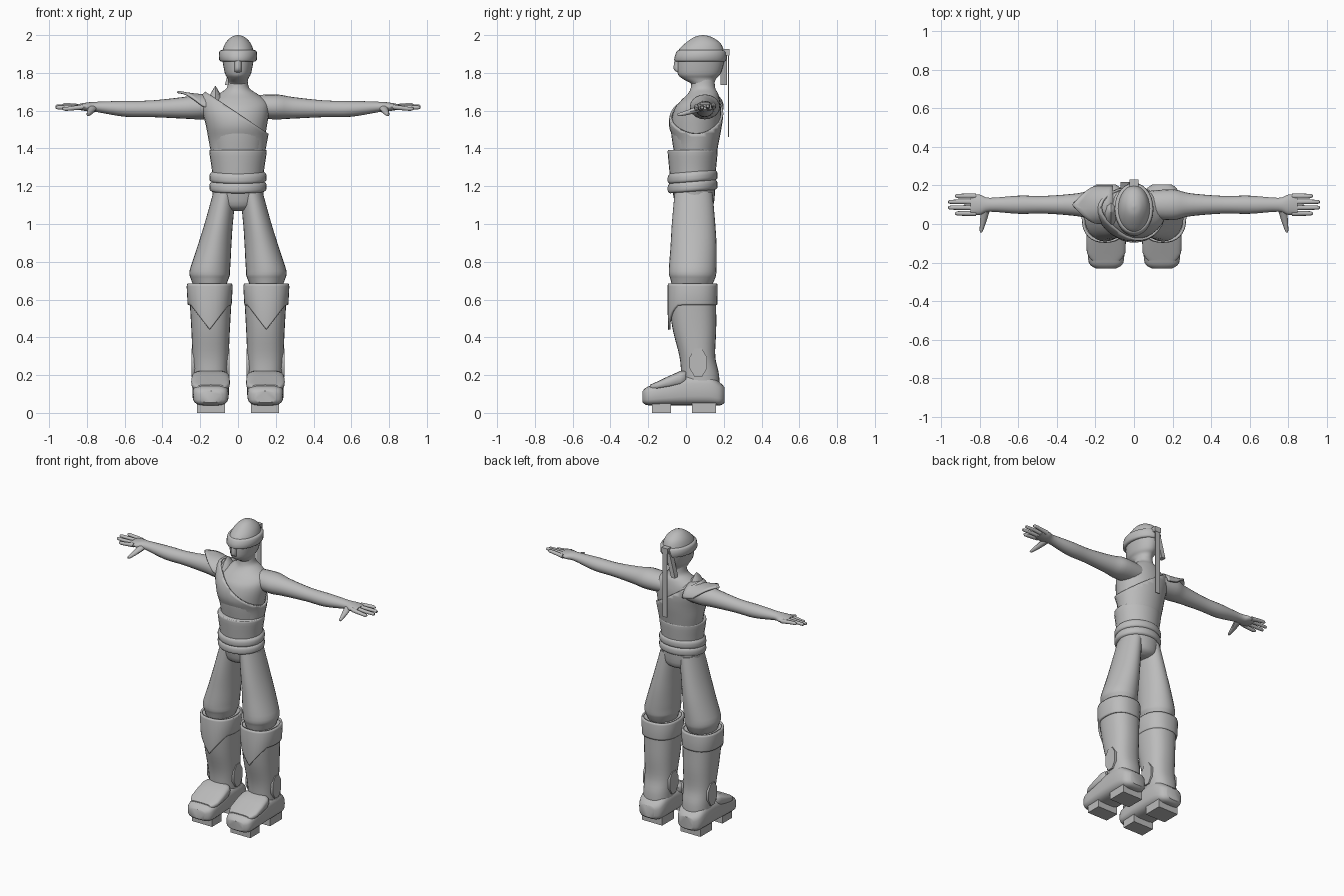
import bpy, bmesh, math
from mathutils import Vector

default_cube = bpy.data.objects.get("Cube")
if default_cube:
    bpy.data.objects.remove(default_cube, do_unlink=True)

# Single clay material
clay = bpy.data.materials.new("plain_grey")
clay.use_nodes = True
grey = (.5, .5, .5, 1)
clay.diffuse_color = grey
clay.node_tree.nodes["Principled BSDF"].inputs["Base Color"].default_value = grey

# Shared centre lines and cloth thickness
leg_x = .15
arm_y = .1
cloth = .012


def finish(name, bm, mirror=False, thickness=0):
    """Turn a bmesh into a shaded object with optional mirror and thickness."""
    bmesh.ops.recalc_face_normals(bm, faces=bm.faces)
    mesh = bpy.data.meshes.new(name)
    bm.to_mesh(mesh)
    bm.free()
    mesh.shade_smooth()
    mesh.set_sharp_from_angle(angle=math.radians(40))
    mesh.materials.append(clay)
    obj = bpy.data.objects.new(name, mesh)
    bpy.context.collection.objects.link(obj)
    if thickness:
        obj.modifiers.new("thickness", "SOLIDIFY").thickness = thickness
    if mirror:
        obj.modifiers.new("mirror", "MIRROR").use_mirror_merge = False


def spline(before, start, end, after, t):
    """Smooth value between start and end."""
    slope_in, slope_out = (end - before) / 2, (after - start) / 2
    ease = t * t * (3 - 2 * t)
    return (start + (end - start) * ease
            + slope_in * t * (1 - t) ** 2 - slope_out * t * t * (1 - t))


def smooth_sections(sections, steps):
    """Fill in extra sections between the given ones."""
    last = len(sections) - 1
    for i in range(last):
        near = [sections[min(max(i + k, 0), last)] for k in (-1, 0, 1, 2)]
        for step in range(steps):
            yield [spline(*values, step / steps) for values in zip(*near)]
    yield sections[-1]


def loft_mesh(sections, axis="Z", centre=0, sides=28, steps=4, power=1, caps=True, turn=0):
    """Each section is (position on axis, offset, first radius, second radius)."""
    bm = bmesh.new()
    loops = []
    for position, offset, wide, deep in smooth_sections(sections, steps):
        loop = []
        for k in range(sides):
            angle = math.tau * k / sides + turn
            c, s = math.cos(angle), math.sin(angle)
            a = centre + wide * math.copysign(abs(c) ** power, c)
            b = offset + deep * math.copysign(abs(s) ** power, s)
            places = {"X": (position, a, b), "Y": (a, position, b), "Z": (a, b, position)}
            loop.append(bm.verts.new(places[axis]))
        loops.append(loop)
    for low, high in zip(loops, loops[1:]):
        for k in range(sides):
            bm.faces.new((low[k - 1], low[k], high[k], high[k - 1]))
    if caps:
        bm.faces.new(loops[0])
        bm.faces.new(loops[-1])
    return bm


def loft(name, sections, mirror=False, **options):
    finish(name, loft_mesh(sections, **options), mirror)


def boot_part(name, sections, **options):
    loft(name, sections, mirror=True, centre=leg_x - .005, **options)


def box(name, centre, size, mirror=False, lean=0):
    """Box whose lower end can lean sideways."""
    bm = bmesh.new()
    bmesh.ops.create_cube(bm, size=1)
    for v in bm.verts:
        v.co = Vector(centre) + Vector(size) * v.co
        if v.co.z < centre[2]:
            v.co.x += lean
    finish(name, bm, mirror)


# Head, nose and headband
loft("head", [(1.7, .09, .05, .06), (1.74, .09, .05, .06), (1.77, .07, .055, .09),
              (1.8, .07, .07, .115), (1.88, .08, .084, .126), (1.92, .08, .082, .12),
              (1.96, .09, .065, .09), (1.99, .09, .035, .045), (2, .09, .005, .005)])
loft("nose", [(1.8, -.03, .02, .01), (1.82, -.04, .02, .025), (1.87, -.04, .02, .02)], sides=12)
loft("headband", [(1.86, .075, .09, .13), (1.87, .075, .1, .138),
                  (1.91, .08, .1, .132), (1.92, .08, .09, .12)], steps=2)
box("headband_knot", (0, .21, 1.91), (.045, .04, .035))
box("long_tail", (0, .225, 1.69), (.036, .006, .46))
box("short_tail", (-.01, .2, 1.82), (.03, .035, .17), lean=-.045)

# Torso, skin under the vest
loft("torso", [(1.36, .04, .13, .1), (1.5, .05, .15, .13), (1.6, .06, .165, .125),
               (1.65, .075, .155, .105), (1.69, .09, .1, .08), (1.72, .09, .06, .065),
               (1.77, .09, .05, .06)])

# One-shoulder vest, sliced along a diagonal neckline
vest = loft_mesh([(1.36, .05, .14, .11), (1.44, .055, .155, .12), (1.52, .05, .17, .14),
                  (1.6, .06, .19, .138), (1.67, .08, .2, .105), (1.72, .09, .15, .07)])
bmesh.ops.bisect_plane(vest, geom=vest.verts[:] + vest.edges[:] + vest.faces[:],
                       plane_co=(.15, 0, 1.485), plane_no=(2, 0, 3), clear_outer=True)
finish("vest", vest, thickness=cloth)

# Pointed shoulder flap on the right side
flap = bmesh.new()
rows, half = 6, 8
grid = []
for i in range(rows + 1):
    out = i / rows
    row = []
    for j in range(-half, half + 1):
        side = j / half
        bend = side * math.radians(85)
        reach = .11 + out * (.21 - .13 * abs(side))
        row.append(flap.verts.new((-reach, arm_y + .1 * math.sin(bend),
                                   1.6 + .085 * math.cos(bend) + .02 * out * out)))
    grid.append(row)
for near, far in zip(grid, grid[1:]):
    for j in range(half * 2):
        flap.faces.new((near[j], near[j + 1], far[j + 1], far[j]))
finish("shoulder_flap", flap, thickness=cloth)
loft("collar_point", [(1.65, .06, .045, .07), (1.7, .06, .02, .04), (1.73, .06, .002, .004)],
     centre=-.12, sides=8, steps=1)

# Arms with palms
loft("arm", [(.06, 1.62, .07, .06), (.2, 1.62, .08, .066), (.29, 1.615, .06, .057),
             (.46, 1.61, .046, .044), (.6, 1.61, .047, .042), (.75, 1.62, .036, .027),
             (.8, 1.62, .052, .023), (.85, 1.62, .05, .014)],
     mirror=True, axis="X", centre=arm_y, sides=20)

# Four fingers fanned across the palm, and the thumb
for i, label in enumerate(("index", "middle", "ring", "little")):
    spread = (i - 1.5) / 1.5
    tip = .97 - .04 * spread ** 2
    height = 1.62 + .01 * spread
    loft(label + "_finger", [(.82, 1.62, .014, .014), (.9, height, .012, .011),
                             (tip - .01, height, .01, .01), (tip, height, .004, .004)],
         mirror=True, axis="X", centre=arm_y + .045 * spread, sides=10, steps=2)
thumb = loft_mesh([(.09, 1.62, .025, .02), (.04, 1.6, .02, .016),
                   (-.03, 1.58, .01, .01), (-.045, 1.58, .004, .004)],
                  axis="Y", centre=.78, sides=10, steps=2)
for v in thumb.verts:
    v.co.x += .2 * (.03 - v.co.y)
finish("thumb", thumb, mirror=True)

# Waist wrap and tilted belts
loft("waist_wrap", [(1.25, .035, .135, .12), (1.3, .035, .14, .125),
                    (1.38, .035, .152, .132), (1.393, .035, .148, .128)], steps=3)
for label, base in (("upper", 1.222), ("lower", 1.172)):
    belt = loft_mesh([(base, .035, .138, .12), (base + .01, .035, .15, .131),
                      (base + .04, .035, .15, .131), (base + .055, .035, .138, .12)], steps=3)
    for v in belt.verts:
        v.co.z += (v.co.y - .035) * .08
    finish(label + "_belt", belt)

# Baggy trousers, legs leaning in towards the hips
loft("hips", [(1.07, .045, .05, .06), (1.1, .045, .12, .1), (1.2, .04, .14, .115)])
leg = loft_mesh([(1.17, .04, .06, .1), (1, .04, .075, .115), (.88, .04, .09, .122),
                 (.75, .035, .107, .126), (.71, .035, .1, .118), (.66, .03, .08, .1)],
                centre=leg_x)
for v in leg.verts:
    v.co.x -= .19 * max(0, v.co.z - .75)
finish("trouser_leg", leg, mirror=True)

# Boot shafts
boot_part("boot_shaft", [(.08, .08, .09, .1), (.2, .075, .092, .1), (.3, .06, .096, .095),
                         (.44, .045, .102, .115), (.58, .035, .11, .125),
                         (.675, .035, .116, .127)], power=.85)

# Cuffs dipping to a point in front
cuff = loft_mesh([(.57, .035, .115, .13), (.58, .035, .117, .131), (.67, .035, .122, .133),
                  (.685, .035, .118, .13)],
                 centre=leg_x, steps=1, sides=32, power=.85, caps=False)
for v in cuff.verts:
    if v.co.z < .6 and v.co.y < .03:
        v.co.z -= .13 * max(0, 1 - abs(v.co.x - leg_x) / .1)
finish("boot_cuff", cuff, mirror=True, thickness=cloth)

# Feet, instep straps, ankle plates and sole blocks
boot_part("foot", [(-.23, .085, .055, .03), (-.2, .09, .09, .05), (-.1, .105, .096, .065),
                   (0, .12, .097, .08), (.12, .12, .095, .08), (.18, .1, .08, .06),
                   (.205, .095, .05, .04)], axis="Y", power=.6)
boot_part("instep_strap", [(-.19, .135, .07, .014), (-.15, .145, .1, .022),
                           (-.03, .18, .1, .042), (0, .19, .085, .03)],
          axis="Y", power=.6, steps=2)
loft("ankle_plate", [(x, .265, .049, .081) for x in (.044, .247)], mirror=True,
     axis="X", centre=.065, sides=8, steps=1, turn=math.pi / 8)
for label, centre_y, length in (("toe", -.13, .1), ("heel", .095, .125)):
    box(label + "_block", (leg_x - .007, centre_y, .03), (leg_x, length, .06), mirror=True)
